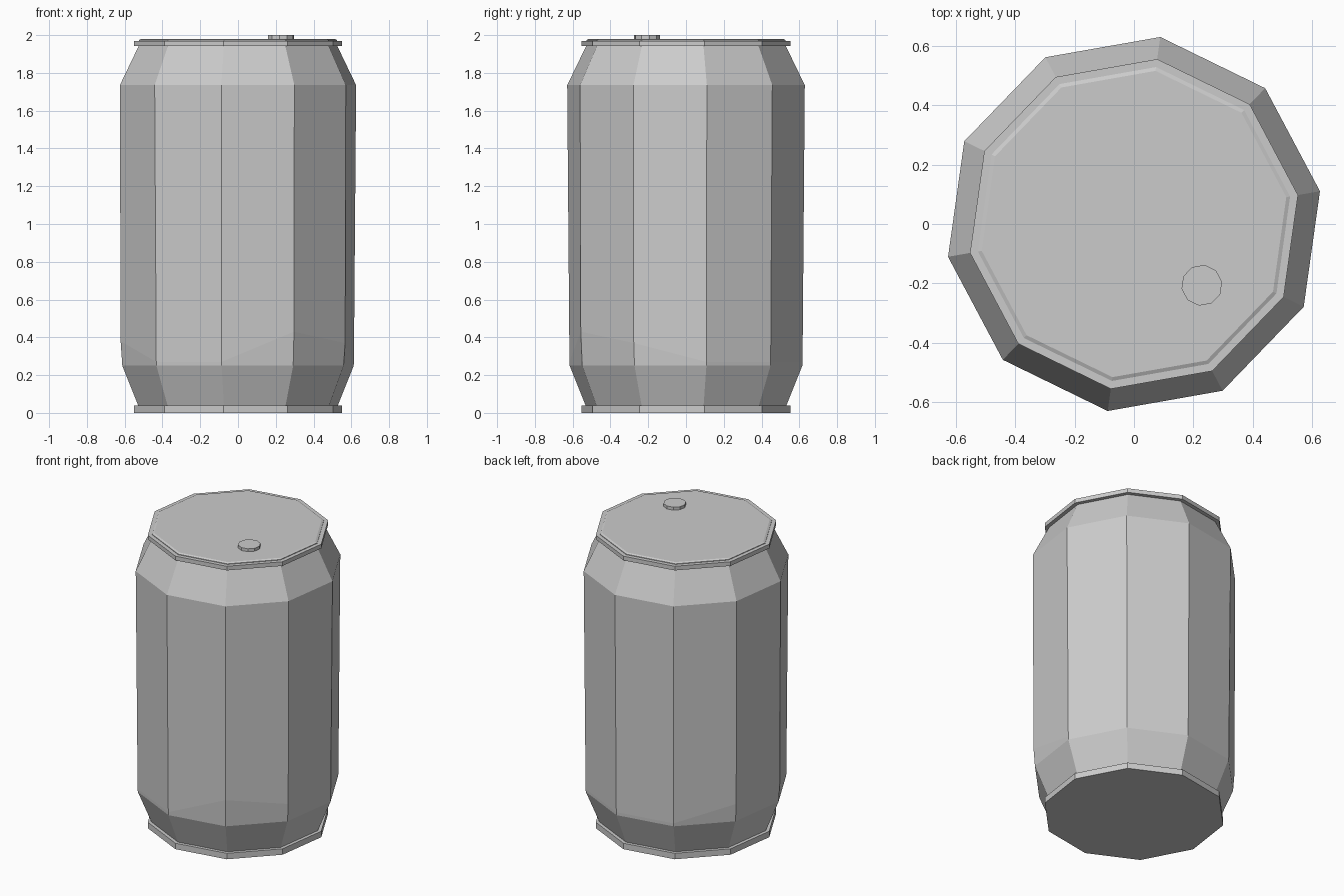
import bpy
import bmesh
from math import radians, cos, sin

cube = bpy.data.objects.get("Cube")
if cube:
    bpy.data.objects.remove(cube, do_unlink=True)

SIDES = 10
TWIST = 10  # degrees of turn of the ten-sided outline

metal = bpy.data.materials.new("grey metal")
metal.use_nodes = True
GREY = (0.6, 0.6, 0.6, 1)
metal.diffuse_color = GREY
metal.node_tree.nodes["Principled BSDF"].inputs["Base Color"].default_value = GREY


def lathe(name, rings, centre=(0, 0), sides=SIDES):
    """Capped polygonal solid; each ring gives (radius, height) for a side index."""
    bm = bmesh.new()
    loops = []
    for ring in rings:
        loop = []
        for i in range(sides):
            r, z = ring(i) if callable(ring) else ring
            a = radians(TWIST + 360 * i / sides)
            loop.append(bm.verts.new((centre[0] + r * cos(a), centre[1] + r * sin(a), z)))
        loops.append(loop)
    for low, high in zip(loops, loops[1:]):
        for i in range(sides):
            j = (i + 1) % sides
            bm.faces.new((low[i], low[j], high[j], high[i]))
    bm.faces.new(loops[0][::-1])
    bm.faces.new(loops[-1])
    bmesh.ops.recalc_face_normals(bm, faces=bm.faces)
    mesh = bpy.data.meshes.new(name)
    bm.to_mesh(mesh)
    bm.free()
    mesh.materials.append(metal)
    obj = bpy.data.objects.new(name, mesh)
    bpy.context.collection.objects.link(obj)
    return obj


# Slight crumple above the lower shoulder, on four of the corners
CRUMPLE = {4: 0.37, 5: 0.38, 8: 0.43, 9: 0.37}


def crumple(i):
    return (0.631, CRUMPLE[i]) if i in CRUMPLE else (0.623, 0.27)


# Can body with tapered shoulders
lathe("can_body", [(0.533, 0.03), (0.622, 0.25), crumple, (0.635, 1.735), (0.53, 1.95)])

# Base rim
lathe("base_rim", [(0.56, 0.0), (0.56, 0.04)])

# Top rim and the raised lid
lathe("top_rim", [(0.56, 1.942), (0.56, 1.97)])
lathe("lid", [(0.533, 1.96), (0.533, 1.974), (0.52, 1.98)])

# Small round tab on the lid
lathe("tab", [(0.069, 1.97), (0.069, 2.0)], centre=(0.228, -0.206))
